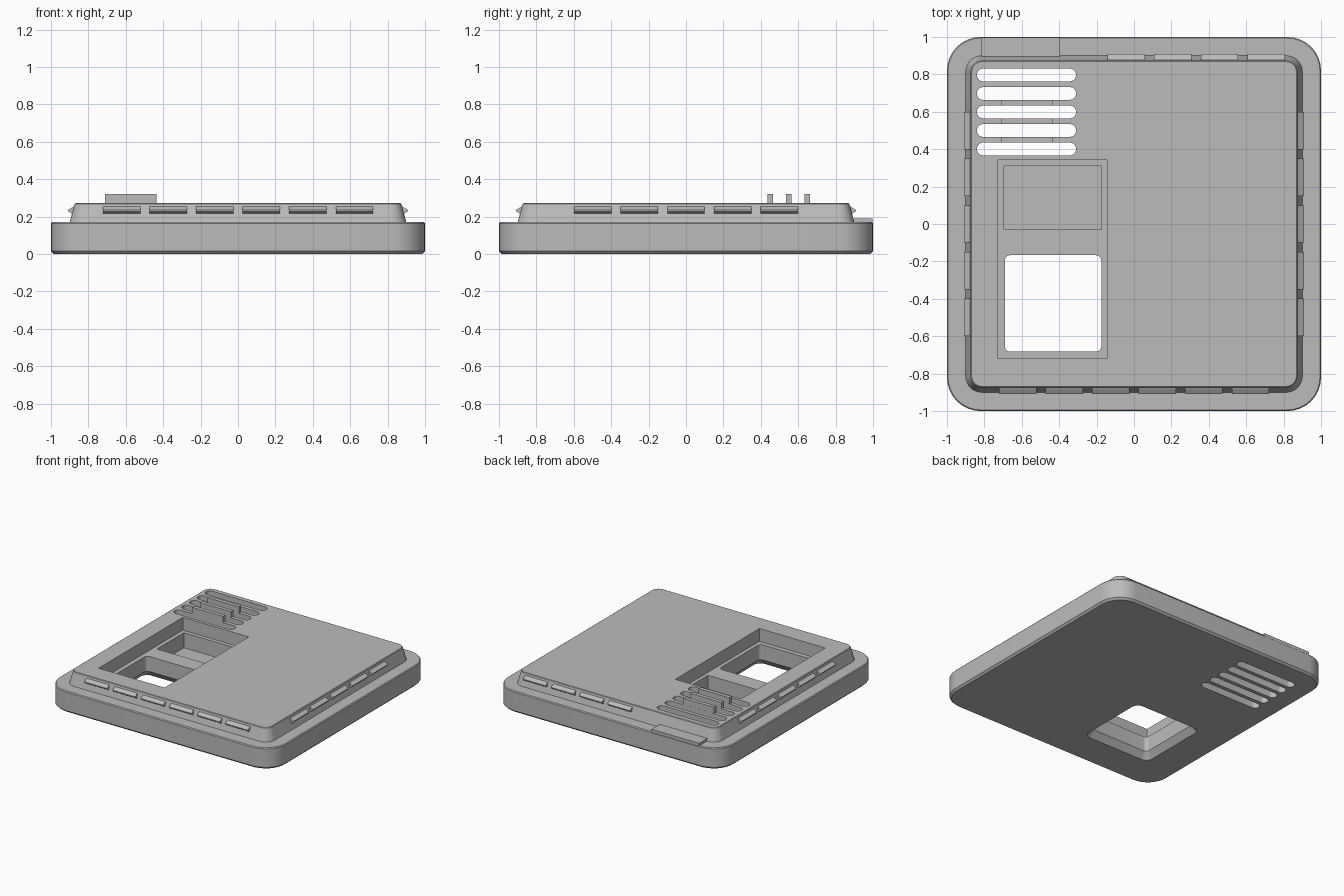
import bpy, bmesh, math

if "Cube" in bpy.data.objects:
    bpy.data.objects.remove(bpy.data.objects["Cube"])

grey = bpy.data.materials.new("mid grey")
grey.diffuse_color = (0.5, 0.5, 0.5, 1)
grey.use_nodes = True
grey.node_tree.nodes["Principled BSDF"].inputs["Base Color"].default_value = grey.diffuse_color


def finish(name, bm):
    bmesh.ops.recalc_face_normals(bm, faces=bm.faces)
    mesh = bpy.data.meshes.new(name)
    bm.to_mesh(mesh)
    bm.free()
    ob = bpy.data.objects.new(name, mesh)
    bpy.context.collection.objects.link(ob)
    mesh.materials.append(grey)
    return ob


def ring(cx, cy, hx, hy, r, z, seg=8):
    """Rounded rectangle outline."""
    pts = []
    for k, (sx, sy) in enumerate([(1, 1), (-1, 1), (-1, -1), (1, -1)]):
        for i in range(seg + 1):
            a = math.pi / 2 * (k + i / seg)
            pts.append((cx + sx * (hx - r) + r * math.cos(a),
                        cy + sy * (hy - r) + r * math.sin(a), z))
    return pts


def loft(name, rings):
    """Skin a stack of matching outlines and cap both ends."""
    bm = bmesh.new()
    rows = [[bm.verts.new(p) for p in r] for r in rings]
    n = len(rows[0])
    for a, b in zip(rows, rows[1:]):
        for i in range(n):
            j = (i + 1) % n
            bm.faces.new((a[i], a[j], b[j], b[i]))
    bm.faces.new(rows[0][::-1])
    bm.faces.new(rows[-1])
    return finish(name, bm)


def box(name, x0, x1, y0, y1, z0, z1):
    bm = bmesh.new()
    bmesh.ops.create_cube(bm, size=1)
    for v in bm.verts:
        v.co = ((x0, x1)[v.co.x > 0], (y0, y1)[v.co.y > 0], (z0, z1)[v.co.z > 0])
    return finish(name, bm)


def cut(target, cutter):
    bpy.context.view_layer.objects.active = target
    m = target.modifiers.new("cut", 'BOOLEAN')
    m.operation, m.solver, m.object = 'DIFFERENCE', 'EXACT', cutter
    bpy.ops.object.modifier_apply(modifier=m.name)
    bpy.data.objects.remove(cutter)


# Flanged plate with raised, tapered plug
body = loft("plate", [ring(0, 0, h, h, r, z) for h, r, z in (
    (0.985, 0.165, 0), (1, 0.18, 0.015), (1, 0.18, 0.163), (0.994, 0.174, 0.17),
    (0.9, 0.085, 0.17), (0.873, 0.06, 0.268), (0.868, 0.055, 0.272))])

# Stepped recess and flared window opening
cut(body, box("recess_cutter", -0.727, -0.145, -0.72, 0.342, 0.17, 0.4))
cut(body, box("deep_recess_cutter", -0.695, -0.175, -0.03, 0.31, 0.05, 0.3))
cut(body, loft("window_cutter", [ring(-0.433, -0.425, h, h, r, z) for h, r, z in (
    (0.305, 0.06, -0.01), (0.258, 0.03, 0.05), (0.258, 0.03, 0.3))]))

# Vent slots
for k in range(5):
    y = 0.401 + 0.099 * k
    cut(body, loft("slot_cutter", [ring(-0.575, y, 0.265, 0.034, 0.0335, z)
                                   for z in (-0.1, 0.5)]))

# Ridges standing between the slots
for k in range(3):
    y = 0.45 + 0.099 * k
    box(f"vent_ridge_{k + 1}", -0.711, -0.436, y - 0.0155, y + 0.0155, 0.26, 0.322)

# Raised pad on the back ledge
box("ledge_pad", -0.815, -0.395, 0.88, 0.998, 0.16, 0.19)


def clip(name, side, centre):
    """Wedge-shaped snap rib; side is the number of quarter turns from front."""
    a = side * math.pi / 2
    c, s = math.cos(a), math.sin(a)
    profile = [(-0.86, 0.253), (-0.881, 0.253), (-0.908, 0.236),
               (-0.908, 0.228), (-0.887, 0.215), (-0.86, 0.215)]
    bm = bmesh.new()
    ends = []
    for x in (centre - 0.1, centre + 0.1):
        ends.append([bm.verts.new((c * x - s * y, s * x + c * y, z)) for y, z in profile])
    n = len(profile)
    for i in range(n):
        j = (i + 1) % n
        bm.faces.new((ends[0][i], ends[0][j], ends[1][j], ends[1][i]))
    bm.faces.new(ends[0])
    bm.faces.new(ends[1][::-1])
    finish(name, bm)


# Snap ribs on all four sides
for k in range(6):
    clip(f"front_clip_{k + 1}", 0, -0.622 + 0.249 * k)
for k in range(5):
    clip(f"right_clip_{k + 1}", 1, -0.498 + 0.249 * k)
    clip(f"left_clip_{k + 1}", 3, -0.498 + 0.249 * k)
for k in range(4):
    clip(f"back_clip_{k + 1}", 2, -0.706 + 0.249 * k)

# Smooth rounded corners, keep hard edges
bpy.ops.object.select_all(action='DESELECT')
body.select_set(True)
bpy.context.view_layer.objects.active = body
bpy.ops.object.shade_smooth_by_angle(angle=math.radians(30))
